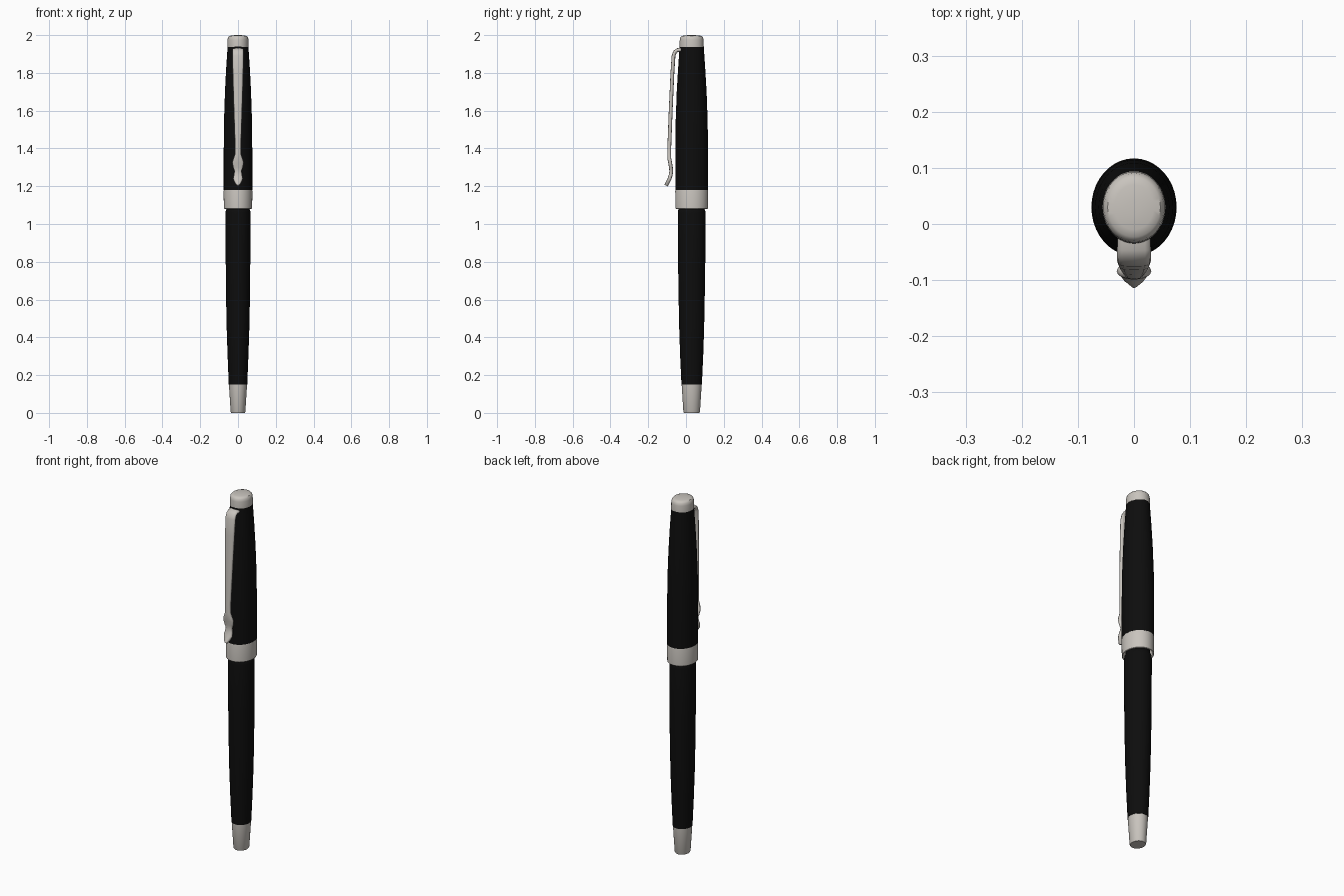
import bpy, bmesh, math
from mathutils import Vector

cube = bpy.data.objects.get("Cube")
if cube:
    bpy.data.objects.remove(cube)

AXIS_Y = 0.03   # the barrel sits behind the centre, the clip in front
SIDES = 40


def material(name, color):
    mat = bpy.data.materials.new(name)
    mat.use_nodes = True
    mat.diffuse_color = (*color, 1)
    bsdf = mat.node_tree.nodes["Principled BSDF"]
    bsdf.inputs["Base Color"].default_value = (*color, 1)
    bsdf.inputs["Roughness"].default_value = 0.5
    return mat


black = material("black lacquer", (0.004, 0.004, 0.004))
silver = material("warm silver", (0.58, 0.55, 0.51))


def loft(name, rings, mat, angle=35):
    """Skin a list of closed point rings and cap both ends."""
    bm = bmesh.new()
    loops = [[bm.verts.new(p) for p in ring] for ring in rings]
    n = len(loops[0])
    for a, b in zip(loops, loops[1:]):
        for i in range(n):
            j = (i + 1) % n
            bm.faces.new((a[i], a[j], b[j], b[i]))
    bm.faces.new(loops[0][::-1])
    bm.faces.new(loops[-1])
    bmesh.ops.recalc_face_normals(bm, faces=bm.faces)
    mesh = bpy.data.meshes.new(name)
    bm.to_mesh(mesh)
    bm.free()
    obj = bpy.data.objects.new(name, mesh)
    bpy.context.collection.objects.link(obj)
    mesh.materials.append(mat)
    bpy.ops.object.select_all(action="DESELECT")
    obj.select_set(True)
    bpy.context.view_layer.objects.active = obj
    bpy.ops.object.shade_smooth_by_angle(angle=math.radians(angle))
    return obj


def turned(name, profile, mat):
    """Oval turned part from (height, half width, half depth) stations."""
    rings = []
    for z, rx, ry in profile:
        turns = [math.tau * i / SIDES for i in range(SIDES)]
        rings.append([(rx * math.cos(t), AXIS_Y + ry * math.sin(t), z) for t in turns])
    return loft(name, rings, mat)


# Lower barrel and its metal end
turned("end_tip", [(0, .036, .041), (.006, .039, .044), (.15, .048, .053)], silver)
turned("lower_barrel", [(.15, .049, .054), (.3, .055, .061), (.45, .06, .066),
                        (.6, .063, .069), (.8, .065, .072), (1.06, .066, .073),
                        (1.075, .064, .071), (1.085, .058, .065), (1.15, .058, .065)], black)

# Cap ring, hollow underneath
turned("cap_ring", [(1.16, .069, .079), (1.085, .069, .079), (1.08, .071, .082),
                    (1.083, .075, .086), (1.175, .076, .087), (1.18, .075, .086)], silver)

# Cap and its domed metal top
turned("cap", [(1.18, .0755, .0865), (1.4, .0755, .0865), (1.55, .074, .0845),
               (1.7, .069, .079), (1.82, .063, .072), (1.94, .055, .064)], black)
turned("cap_top", [(1.938, .056, .064), (1.975, .0555, .063), (1.988, .053, .06),
                   (1.995, .047, .053), (1.998, .035, .04), (2.0, .012, .014)], silver)

# Clip: (y, height, half width) along its centre line
path = [(-.015, 1.922, .029), (-.045, 1.921, .03), (-.058, 1.912, .03),
        (-.066, 1.89, .03), (-.072, 1.8, .028), (-.081, 1.6, .022),
        (-.088, 1.42, .016), (-.089, 1.37, .016), (-.088, 1.345, .025),
        (-.084, 1.325, .031), (-.08, 1.3, .026), (-.078, 1.28, .019),
        (-.081, 1.26, .022), (-.087, 1.24, .026), (-.097, 1.22, .018),
        (-.105, 1.203, .005)]
rings = []
for i, (y, z, w) in enumerate(path):
    before, after = path[max(i - 1, 0)], path[min(i + 1, len(path) - 1)]
    along = Vector((0, after[0] - before[0], after[1] - before[1])).normalized()
    out = along.cross(Vector((1, 0, 0)))
    section = []
    for k in range(12):
        c, s = math.cos(math.tau * k / 12), math.sin(math.tau * k / 12)
        across = math.copysign(abs(c) ** 0.6, c) * w
        depth = math.copysign(abs(s) ** 0.7, s) * 0.01
        section.append(Vector((across, y, z)) + out * depth)
    rings.append(section)
loft("pocket_clip", rings, silver, 50)
